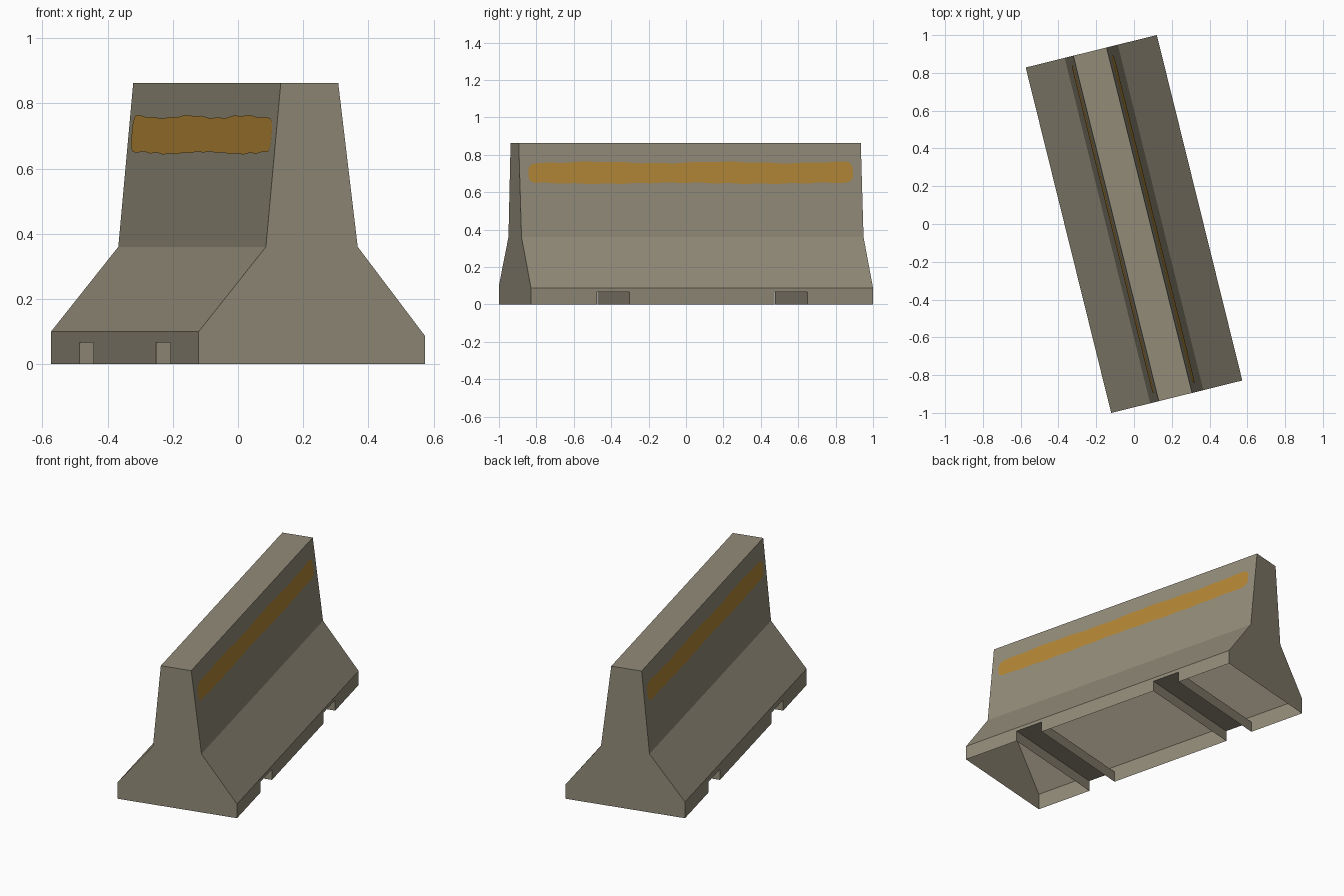
import bpy
import math

if "Cube" in bpy.data.objects:
    bpy.data.objects.remove(bpy.data.objects["Cube"])

YAW = math.radians(13.9)      # whole barrier is turned about z
HALF = 0.942                  # half length
NOTCH_H = 0.066               # height of the drainage / forklift channels
NOTCHES = [(-0.58, -0.40), (0.40, 0.58)]
# half sections as (offset, height), base to crown
LEFT = [(-0.3575, 0.0), (-0.3575, 0.10), (-0.145, 0.36), (-0.098, 0.862)]
RIGHT = [(0.3575, 0.0), (0.3575, 0.087), (0.145, 0.36), (0.0835, 0.862)]


def material(name, colour):
    m = bpy.data.materials.new(name)
    m.diffuse_color = (*colour, 1.0)
    m.use_nodes = True
    m.node_tree.nodes["Principled BSDF"].inputs["Base Color"].default_value = m.diffuse_color
    return m


concrete = material("concrete", (0.287, 0.258, 0.191))
orange = material("orange_paint", (0.445, 0.238, 0.036))


class Part:
    """Collects faces, sharing equal vertices, and makes a turned object."""

    def __init__(self):
        self.verts, self.faces = {}, []

    def face(self, *pts):
        keys = [tuple(round(c, 5) for c in p) for p in pts]
        self.faces.append([self.verts.setdefault(k, len(self.verts)) for k in keys])

    def build(self, name, mat):
        mesh = bpy.data.meshes.new(name)
        mesh.from_pydata(list(self.verts), [], self.faces)
        mesh.materials.append(mat)
        mesh.update()
        ob = bpy.data.objects.new(name, mesh)
        ob.rotation_euler.z = YAW
        bpy.context.collection.objects.link(ob)
        return ob


# Barrier shell, open underneath, with its base walls notched
shell = Part()
section = LEFT + RIGHT[::-1]
stations = [-HALF] + [u for n in NOTCHES for u in n] + [HALF]
for i, (a, b) in enumerate(zip(stations, stations[1:])):
    foot = NOTCH_H if i % 2 else 0.0
    prof = [(w, max(z, foot)) for w, z in section]
    for (w0, z0), (w1, z1) in zip(prof, prof[1:]):
        shell.face((w0, a, z0), (w0, b, z0), (w1, b, z1), (w1, a, z1)[:3])
shell.faces = [f[::-1] for f in shell.faces]
shell.face(*[(w, -HALF, z) for w, z in reversed(section)])
shell.face(*[(w, HALF, z) for w, z in section])
shell.build("barrier_shell", concrete)

# Channels crossing under the barrier: two walls and a ceiling
W = RIGHT[0][0]
for k, (a, b) in enumerate(NOTCHES):
    ch = Part()
    path = [(a, 0.0), (a, NOTCH_H), (b, NOTCH_H), (b, 0.0)]
    for (u0, z0), (u1, z1) in zip(path, path[1:]):
        ch.face((-W, u0, z0), (-W, u1, z1), (W, u1, z1), (W, u0, z0))
    ch.build(f"base_channel_{k + 1}", concrete)


# Rough-edged painted stripe just proud of each upper face
def stripe(name, half_section, side):
    (w0, z0), (w1, z1) = half_section[2:]
    n, end, part = 72, 0.893, Part()

    def point(u, z):
        return (w0 + (w1 - w0) * (z - z0) / (z1 - z0) + side * 0.002, u, z)

    def edges(u):
        wob = 0.004 * math.sin(9 * u) + 0.002 * math.sin(31 * u + 1)
        wob2 = 0.003 * math.sin(7 * u + 2) + 0.002 * math.sin(37 * u)
        inset = max(0.0, 1 - (end - abs(u)) / 0.04)      # rounded ends
        cut = 0.035 * (1 - math.sqrt(max(0.0, 1 - inset * inset)))
        return 0.648 + wob2 + cut, 0.759 + wob - cut

    us = [-end * math.cos(math.pi * i / n) for i in range(n + 1)]
    for a, b in zip(us, us[1:]):
        (la, ha), (lb, hb) = edges(a), edges(b)
        quad = [point(a, la), point(b, lb), point(b, hb), point(a, ha)]
        part.face(*(quad if side > 0 else quad[::-1]))
    part.build(name, orange)


stripe("left_stripe", LEFT, -1)
stripe("right_stripe", RIGHT, 1)
